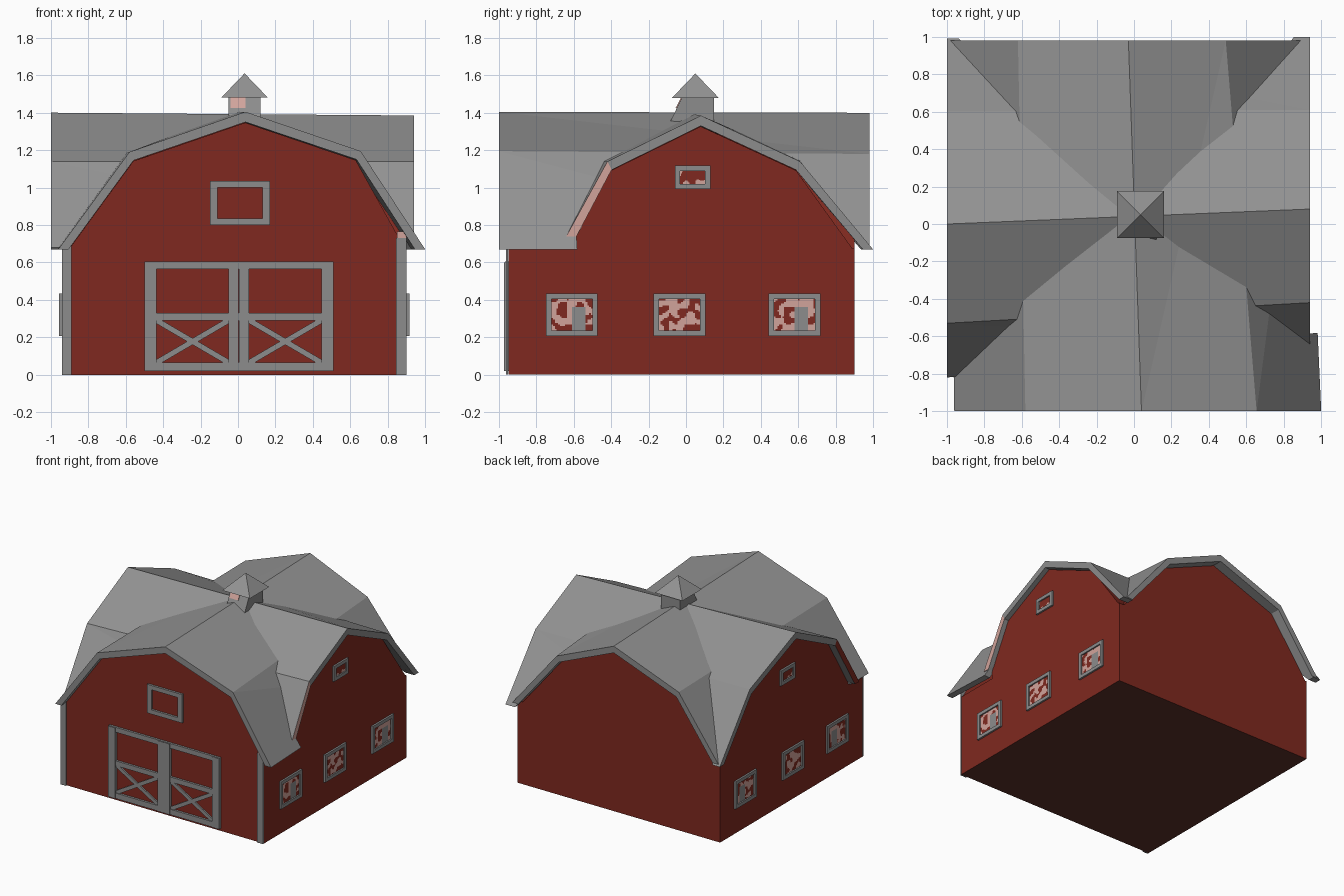
import bpy, bmesh, math
from mathutils import Vector, Matrix, noise

if "Cube" in bpy.data.objects:
    bpy.data.objects.remove(bpy.data.objects["Cube"])

def material(name, rgb):
    m = bpy.data.materials.new(name)
    m.diffuse_color = (*rgb, 1)
    m.use_nodes = True
    m.node_tree.nodes["Principled BSDF"].inputs["Base Color"].default_value = m.diffuse_color
    return m

RED = material("barn red", (0.215, 0.022, 0.014))
DARK = material("dark underside brown", (0.105, 0.028, 0.021))
GREY = material("trim grey", (0.265, 0.265, 0.265))
ROOF = material("roof grey", (0.29, 0.29, 0.29))
PINK = material("pale pink glass", (0.64, 0.37, 0.33))

def finish(name, bm, *mats):
    bmesh.ops.recalc_face_normals(bm, faces=bm.faces[:])
    me = bpy.data.meshes.new(name)
    bm.to_mesh(me)
    bm.free()
    ob = bpy.data.objects.new(name, me)
    bpy.context.collection.objects.link(ob)
    for m in mats:
        me.materials.append(m)
    return ob

def box(name, lo, hi, mat, tilt=0):
    bm = bmesh.new()
    bmesh.ops.create_cube(bm, size=1)
    lo, hi = Vector(lo), Vector(hi)
    bmesh.ops.scale(bm, vec=hi - lo, verts=bm.verts)
    bmesh.ops.rotate(bm, matrix=Matrix.Rotation(tilt, 3, 'Y'), verts=bm.verts)
    bmesh.ops.translate(bm, vec=(lo + hi) / 2, verts=bm.verts)
    return finish(name, bm, mat)

def inner(p):
    """Underside of a five-point gambrel profile."""
    (a, b, c, d, e) = p
    return [(a[0] + .055, a[1]), (b[0] + .022, b[1] - .045), (c[0], c[1] - .055),
            (d[0] - .022, d[1] - .045), (e[0] - .055, e[1])]

def lerp(p, q, t):
    return [(a[0] + (b[0] - a[0]) * t, a[1] + (b[1] - a[1]) * t) for a, b in zip(p, q)]

def loft(name, p, q, axis, t0, t1, *mats):
    """Solid between two outlines placed at t0 and t1 along an axis."""
    bm = bmesh.new()
    rings = []
    for pts, t in ((p, t0), (q, t1)):
        rings.append([bm.verts.new((u, t, z) if axis == 'Y' else (t, u, z)) for u, z in pts])
    n = len(p)
    for i in range(n):
        j = (i + 1) % n
        bm.faces.new((rings[0][i], rings[0][j], rings[1][j], rings[1][i]))
    bm.faces.new(rings[0])
    bm.faces.new(rings[1])
    bmesh.ops.triangulate(bm, faces=bm.faces[:])
    return finish(name, bm, *mats)

# Each wing: axis, profiles at both roof ends, roof extent, wall extent
WINGS = {
    "main": ('Y', [(-.96, .67), (-.58, 1.19), (.04, 1.405), (.655, 1.195), (1.0, .67)],
             [(-.99, .67), (-.62, 1.18), (-.03, 1.40), (.49, 1.18), (.91, .67)],
             (-1.0, .98), (-.95, .90)),
    "cross": ('X', [(-.82, .68), (-.53, 1.14), (0, 1.40), (.60, 1.16), (.99, .67)],
              [(-.64, .74), (-.42, 1.14), (.08, 1.385), (.61, 1.14), (1.0, .67)],
              (-1.0, .94), (-.94, .90)),
}

# Roof shells, gable walls and cutters
roofs, cutters = {}, {}
for name, (axis, p, q, (r0, r1), (w0, w1)) in WINGS.items():
    ip, iq = inner(p), inner(q)
    roofs[name] = loft(name + "_roof", p + ip[::-1], q + iq[::-1], axis, r0, r1,
                       ROOF, GREY, PINK, RED)

    def section(t, base, drop):
        s = lerp(ip, iq, (t - r0) / (r1 - r0))
        s = [(u, z - drop) for u, z in s]
        return [(s[0][0], base)] + s + [(s[-1][0], base)]

    def clamp(s):
        return [(max(-.935, min(.895, u)), z) for u, z in s]

    loft(name + "_gable_walls", clamp(section(w0, .5, .003)), clamp(section(w1, .5, .003)),
         axis, w0, w1, RED)
    cutters[name] = loft(name + "_cutter", section(-1.3, .3, 0), section(1.3, .3, 0),
                         axis, -1.3, 1.3, GREY)

# Trim each roof where it runs inside the other wing
for name, other in (("main", "cross"), ("cross", "main")):
    ob = roofs[name]
    mod = ob.modifiers.new("trim", 'BOOLEAN')
    mod.operation, mod.solver, mod.object = 'DIFFERENCE', 'EXACT', cutters[other]
    bpy.context.view_layer.objects.active = ob
    bpy.ops.object.modifier_apply(modifier="trim")
for c in cutters.values():
    bpy.data.objects.remove(c)

# Roof ends are trim grey; the front rakes of the cross wing are worn pink and red
for name, ob in roofs.items():
    axis, r0, r1 = WINGS[name][0], *WINGS[name][3]
    k = 1 if axis == 'Y' else 0
    for f in ob.data.polygons:
        f.material_index = 0
        if abs(f.normal[k]) > .9 and min(abs(f.center[k] - r0), abs(f.center[k] - r1)) < .01:
            f.material_index = 1
            if name == "cross" and f.center.y < -.38:
                f.material_index = 2 if f.center.x > 0 else 3

# Lower walls with a dark underside
walls = box("walls", (-.94, -.95, 0), (.90, .90, .675), RED)
walls.data.materials.append(DARK)
for f in walls.data.polygons:
    f.material_index = int(f.normal.z < -.9)

# Front corner posts
box("corner_post_left", (-.94, -.962, 0), (-.89, -.951, .69), GREY)
box("corner_post_right", (.845, -.962, 0), (.90, -.951, .73), GREY)
box("corner_post_wear", (.85, -.962, .73), (.90, -.951, .765), PINK)

def front_bar(name, x0, z0, x1, z1, depth=.018):
    box(name, (x0, -.95 - depth, z0), (x1, -.94, z1), GREY)

# Barn doors
for i, (x0, x1) in enumerate([(-.50, -.435), (-.05, .004), (.006, .06), (.445, .51)]):
    front_bar(f"door_stile_{i}", x0, .02, x1, .60, .022)
for i, (z0, z1) in enumerate([(.02, .065), (.29, .33), (.565, .605)]):
    front_bar(f"door_rail_{i}", -.50, z0, .51, z1)
for i, (x0, x1) in enumerate([(-.435, -.05), (.06, .445)]):
    w, h, cx, cz = x1 - x0, .225, (x0 + x1) / 2, .178
    for s in (-1, 1):
        half = math.hypot(w, h) / 2
        box(f"door_brace_{i}_{s}", (cx - half, -.962, cz - .015), (cx + half, -.945, cz + .015),
            GREY, s * math.atan2(h, w))

# Hayloft window frame
for i, r in enumerate([(-.15, .80, -.11, 1.035), (.13, .80, .17, 1.035),
                       (-.15, .80, .17, .835), (-.15, 1.0, .17, 1.035)]):
    front_bar(f"hayloft_frame_{i}", *r)

def side_window(name, x, s, y, z, w, h, level, grey):
    """Framed window on a side wall; the panes are mottled in soft patches."""
    f = .028
    for i, (a, b, c, d) in enumerate([(-w, -h, -w + f, h), (w - f, -h, w, h),
                                      (-w, -h, w, -h + f), (-w, h - f, w, h)]):
        xs = sorted((x - s * .01, x + s * .015))
        box(f"{name}_frame_{i}", (xs[0], y + a, z + b), (xs[1], y + c, z + d), GREY)
    bm = bmesh.new()
    bmesh.ops.create_grid(bm, x_segments=24, y_segments=20, size=1)
    for v in bm.verts:
        v.co = (x + s * .004, y + v.co.x * (w - f), z + v.co.y * (h - f))
    for face in bm.faces:
        c = face.calc_center_median()
        n = noise.noise(c * 22 + Vector((s * 5, 0, 0)))
        face.material_index = 1 if n > level else 0
        if grey and 0 < c.y - y < .07 and c.z < z + .04:
            face.material_index = 2
    finish(name + "_pane", bm, RED, PINK, GREY)

# Windows on both sides
for side, x, s in (("right", .90, 1), ("left", -.94, -1)):
    for i, y in enumerate((-.61, -.035, .58)):
        side_window(f"{side}_window_{i}", x, s, y, .32, .138, .113, -.06, i != 1)
    side_window(f"{side}_loft_window", x, s, .035, 1.055, .095, .063, .3, False)

# Cupola with a flared base, small pane and pyramid cap
base = box("cupola", (-.05, -.02, 1.28), (.12, .15, 1.485), GREY)
for v in base.data.vertices:
    if v.co.z < 1.3 and v.co.y < 0:
        v.co.y -= .10
pane = box("cupola_pane", (-.04, -.026, 1.425), (.04, -.02, 1.482), PINK)
for v in pane.data.vertices:
    if v.co.z < 1.45:
        v.co.y -= .03
bm = bmesh.new()
bmesh.ops.create_cone(bm, cap_ends=True, segments=4, radius1=.125 * math.sqrt(2), radius2=0, depth=.13,
                      matrix=Matrix.Translation((.035, .05, 1.545)) @ Matrix.Rotation(math.pi / 4, 4, 'Z'))
finish("cupola_cap", bm, ROOF)
